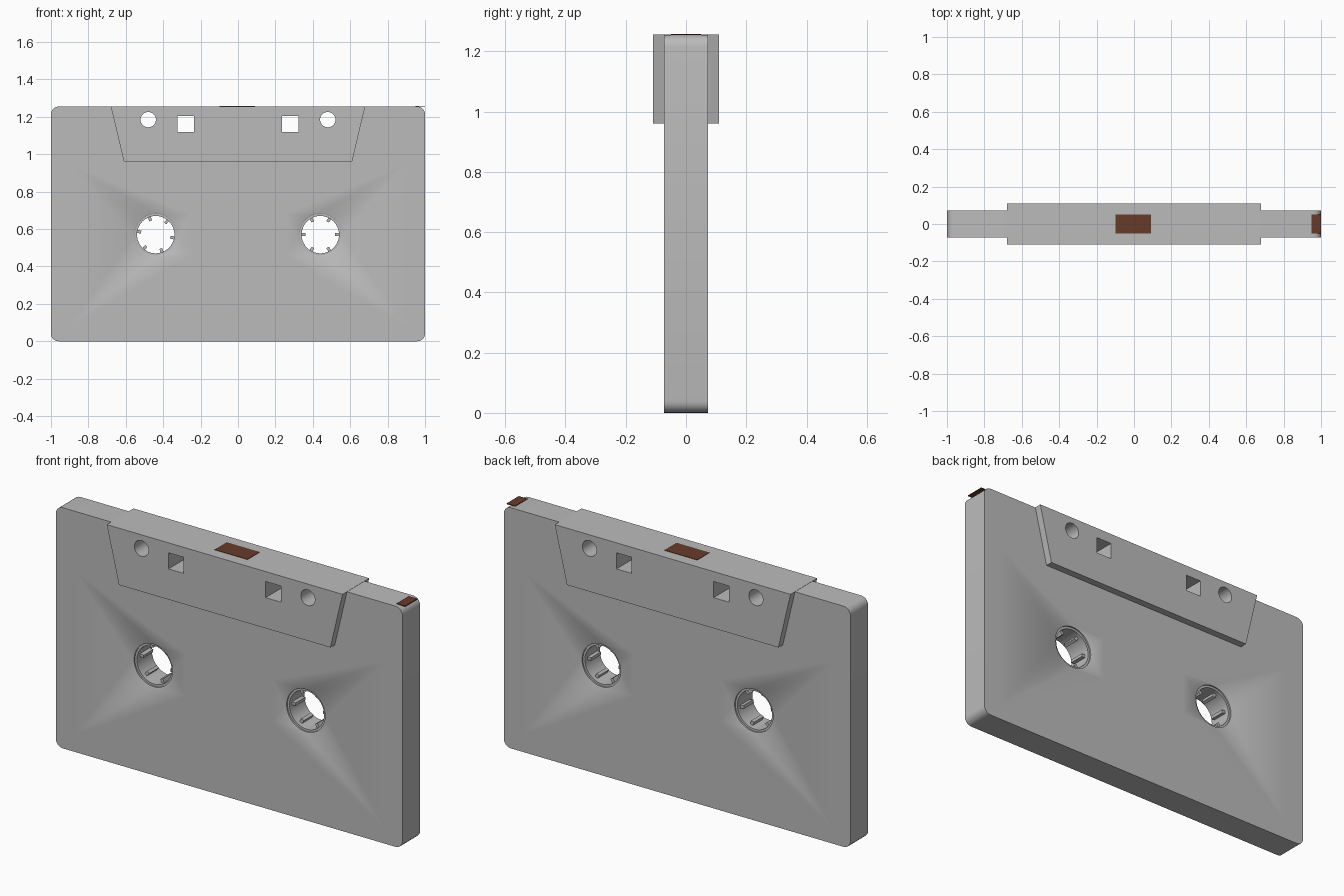
import bpy, bmesh, math
from mathutils import Matrix, Vector

if "Cube" in bpy.data.objects:
    bpy.data.objects.remove(bpy.data.objects["Cube"])

H, T = 1.255, 0.073          # body height, half thickness
RX, RZ = 0.44, 0.57          # reel hole centre


def material(name, rgb):
    m = bpy.data.materials.new(name)
    m.diffuse_color = (*rgb, 1)
    m.use_nodes = True
    m.node_tree.nodes["Principled BSDF"].inputs["Base Color"].default_value = m.diffuse_color
    return m


GREY = material("grey plastic", (0.50, 0.50, 0.50))
BROWN = material("brown tape", (0.135, 0.044, 0.024))


def make(name, bm, mat):
    me = bpy.data.meshes.new(name)
    bm.to_mesh(me)
    bm.free()
    me.materials.append(mat)
    ob = bpy.data.objects.new(name, me)
    bpy.context.collection.objects.link(ob)
    return ob


def finish(ob, angle):
    bpy.ops.object.select_all(action='DESELECT')
    ob.select_set(True)
    bpy.context.view_layer.objects.active = ob
    bpy.ops.object.convert(target='MESH')
    bpy.ops.object.shade_smooth_by_angle(angle=math.radians(angle))


def add_box(bm, centre, size, rot=None):
    m = Matrix.Translation(centre) @ (rot or Matrix()) @ Matrix.Diagonal((*size, 1))
    bmesh.ops.create_cube(bm, size=1, matrix=m)


# cutters for the guide holes along the head end
bm = bmesh.new()
for s in (-1, 1):
    add_box(bm, (s * 0.28, 0, 1.162), (0.088, 0.5, 0.084))
    bmesh.ops.create_cone(bm, cap_ends=True, segments=32, radius1=0.041, radius2=0.041, depth=0.5,
                          matrix=Matrix.Translation((s * 0.48, 0, 1.185)) @ Matrix.Rotation(math.pi / 2, 4, 'X'))
cutter = make("guide_hole_cutter", bm, GREY)
cutter.hide_render = True
cutter.hide_viewport = False


def cut(ob):
    mod = ob.modifiers.new("holes", 'BOOLEAN')
    mod.operation, mod.object, mod.solver = 'DIFFERENCE', cutter, 'EXACT'


# body: front left quarter, mirrored to the right and the back
bm = bmesh.new()


def v(x, z, y=-T):
    return bm.verts.new((x, y, z))


def f(*vs):
    bm.faces.new(vs)


R = 0.04
arc = [(math.cos(a), math.sin(a)) for a in [math.pi / 2 * i / 5 for i in range(6)]]
top_arc = [(-1 + R - R * s, H - R + R * c) for c, s in arc]
low_arc = [(-1 + R - R * c, R - R * s) for c, s in arc]
outline = [v(0, H)] + [v(*p) for p in top_arc + low_arc] + [v(0, 0)]
A, B, C, D = v(-0.9, 0.95), v(-0.9, 0.08), v(-0.25, 0.46), v(-0.25, 0.68)
A0, B0, C0, D0 = [v(0, z) for z in (0.95, 0.08, 0.46, 0.68)]
f(A0, A, outline[1], outline[0])
for i in range(1, 6):
    f(A, outline[i + 1], outline[i])
f(A, B, outline[7], outline[6])
for i in range(7, 12):
    f(B, outline[i + 1], outline[i])
f(B, B0, outline[13], outline[12])
f(A, A0, D0, D)
f(D, D0, C0, C)
f(C, C0, B0, B)

# flared reel hole, fanned to the corners so the flare shades outwards
N = 40
rings = []
for r, y in ((0.117, -T), (0.111, -T + 0.0035), (0.111, 0)):
    rings.append([v(-RX + r * math.cos(2 * math.pi * i / N), RZ + r * math.sin(2 * math.pi * i / N), y)
                  for i in range(N)])
hubs = [D, A, B, C]
for i in range(N):
    j = (i + 1) % N
    q = i * 4 // N
    f(rings[0][i], rings[0][j], hubs[q])
    if j % (N // 4) == 0:
        f(rings[0][j], hubs[q], hubs[(q + 1) % 4])
    for a, b in zip(rings, rings[1:]):
        f(a[i], a[j], b[j], b[i])

# outer edge wall back to the middle plane
mid = [v(p.co.x, p.co.z, 0) for p in outline]
for i in range(len(outline) - 1):
    f(outline[i], outline[i + 1], mid[i + 1], mid[i])
bmesh.ops.recalc_face_normals(bm, faces=bm.faces)
bm.normal_update()
if next(x for x in D0.link_faces).normal.y > 0:
    bmesh.ops.reverse_faces(bm, faces=bm.faces)
body = make("cassette_body", bm, GREY)
mir = body.modifiers.new("mirror", 'MIRROR')
mir.use_axis = (True, True, False)
mir.merge_threshold = 0.0005
cut(body)
finish(body, 40)

# thicker tapered block at the head end
bm = bmesh.new()
face = bm.faces.new([bm.verts.new((x, -0.11, z)) for x, z in
                     ((-0.61, 0.96), (0.61, 0.96), (0.68, H + 0.001), (-0.68, H + 0.001))])
ext = bmesh.ops.extrude_face_region(bm, geom=[face])
bmesh.ops.translate(bm, vec=(0, 0.22, 0), verts=[g for g in ext['geom'] if isinstance(g, bmesh.types.BMVert)])
bmesh.ops.recalc_face_normals(bm, faces=bm.faces)
block = make("head_block", bm, GREY)
cut(block)
finish(block, 30)

# reel hubs: thin ring with six inward teeth
for name, s, turn in (("left_reel_hub", -1, -10), ("right_reel_hub", 1, 0)):
    bm = bmesh.new()
    prof = [(0.111, -0.062), (0.1, -0.062), (0.1, 0.062), (0.111, 0.062)]
    loops = [[bm.verts.new((s * RX + r * math.cos(2 * math.pi * i / N), y, RZ + r * math.sin(2 * math.pi * i / N)))
              for i in range(N)] for r, y in prof]
    for a, b in zip(loops, loops[1:] + loops[:1]):
        for i in range(N):
            j = (i + 1) % N
            bm.faces.new((a[i], a[j], b[j], b[i]))
    for k in range(6):
        rot = Matrix.Rotation(-math.radians(turn + 60 * k), 4, 'Y')
        add_box(bm, Vector((s * RX, 0, RZ)) + rot @ Vector((0.091, 0, 0)), (0.024, 0.08, 0.016), rot)
    bmesh.ops.recalc_face_normals(bm, faces=bm.faces)
    finish(make(name, bm, GREY), 30)

# exposed tape strips on the top edge
for name, x0, x1 in (("middle_tape", -0.1, 0.09), ("end_tape", 0.95, 1.0)):
    bm = bmesh.new()
    add_box(bm, ((x0 + x1) / 2, 0, H + 0.001), (x1 - x0, 0.1, 0.004))
    make(name, bm, BROWN)
